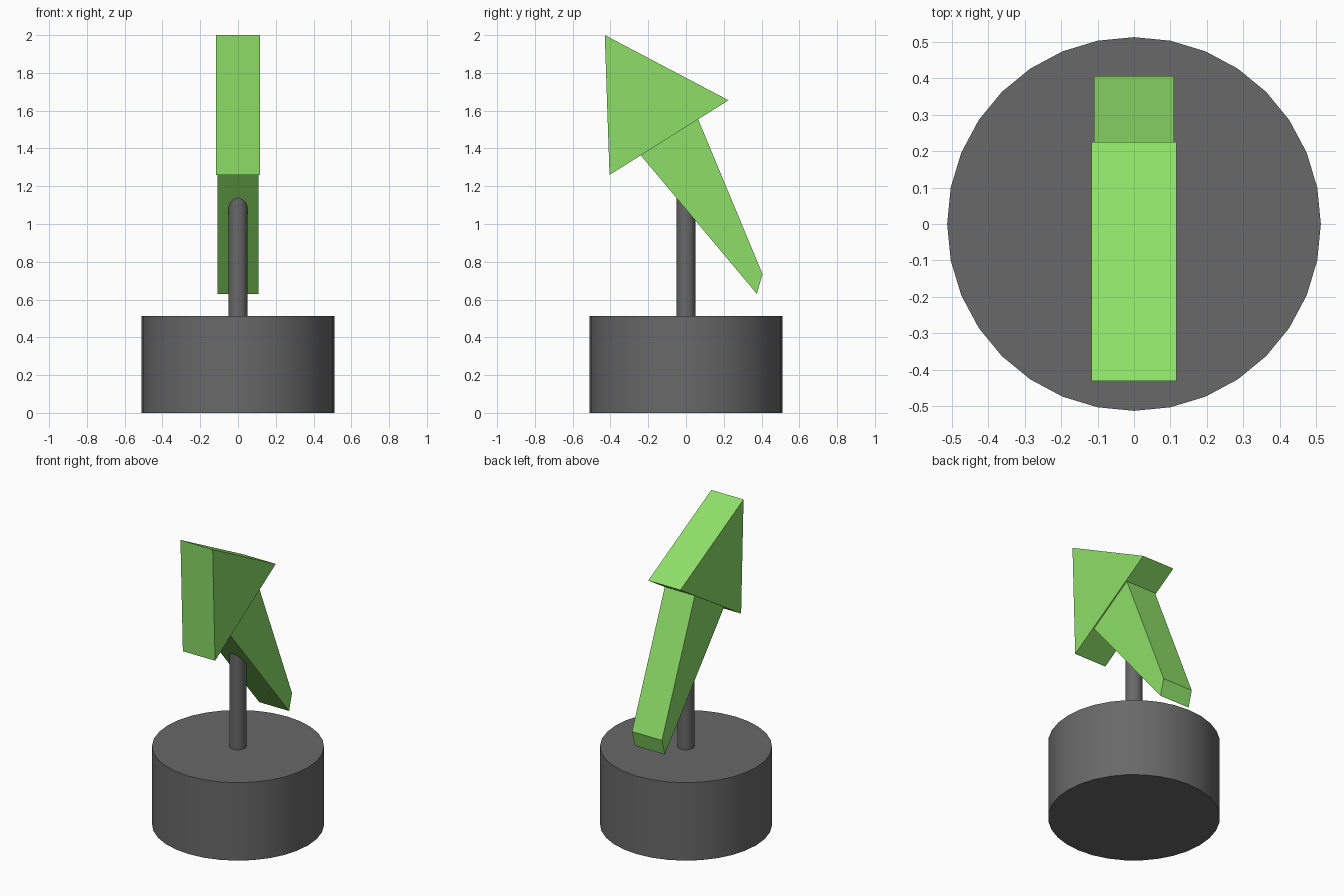
import bpy
import bmesh
from mathutils import Vector

cube = bpy.data.objects.get("Cube")
if cube:
    bpy.data.objects.remove(cube, do_unlink=True)


def make_material(name, rgb):
    mat = bpy.data.materials.new(name)
    mat.use_nodes = True
    color = (*rgb, 1.0)
    mat.diffuse_color = color
    bsdf = mat.node_tree.nodes["Principled BSDF"]
    bsdf.inputs["Base Color"].default_value = color
    return mat


green = make_material("bright green", (0.27, 0.74, 0.14))
grey = make_material("dark grey", (0.14, 0.14, 0.14))


def cylinder(name, radius, bottom, top, mat):
    """Upright smooth-sided cylinder between two heights."""
    bpy.ops.mesh.primitive_cylinder_add(
        vertices=32, radius=radius, depth=top - bottom,
        location=(0, 0, (bottom + top) / 2))
    obj = bpy.context.object
    obj.name = name
    obj.data.materials.append(mat)
    bpy.ops.object.shade_smooth_by_angle()
    return obj


def side_prism(name, profile, half_width, mat):
    """Extrude a (y, z) side profile evenly across x."""
    bm = bmesh.new()
    face = bm.faces.new([bm.verts.new((-half_width, y, z)) for y, z in profile])
    result = bmesh.ops.extrude_face_region(bm, geom=[face])
    moved = [g for g in result["geom"] if isinstance(g, bmesh.types.BMVert)]
    bmesh.ops.translate(bm, verts=moved, vec=Vector((2 * half_width, 0, 0)))
    bmesh.ops.recalc_face_normals(bm, faces=bm.faces)
    mesh = bpy.data.meshes.new(name)
    bm.to_mesh(mesh)
    bm.free()
    mesh.materials.append(mat)
    obj = bpy.data.objects.new(name, mesh)
    bpy.context.collection.objects.link(obj)
    return obj


# Round stand and the post that runs up into the arrow
cylinder("base", 0.512, 0.0, 0.512, grey)
cylinder("post", 0.05, 0.5, 1.25, grey)

# Tilted arrow: triangular head and tapering tail
side_prism("arrow_head", [(-0.43, 2.0), (0.225, 1.655), (-0.405, 1.26)], 0.117, green)
side_prism("arrow_tail", [(-0.245, 1.37), (0.06, 1.565), (0.405, 0.735), (0.375, 0.63)],
           0.109, green)
